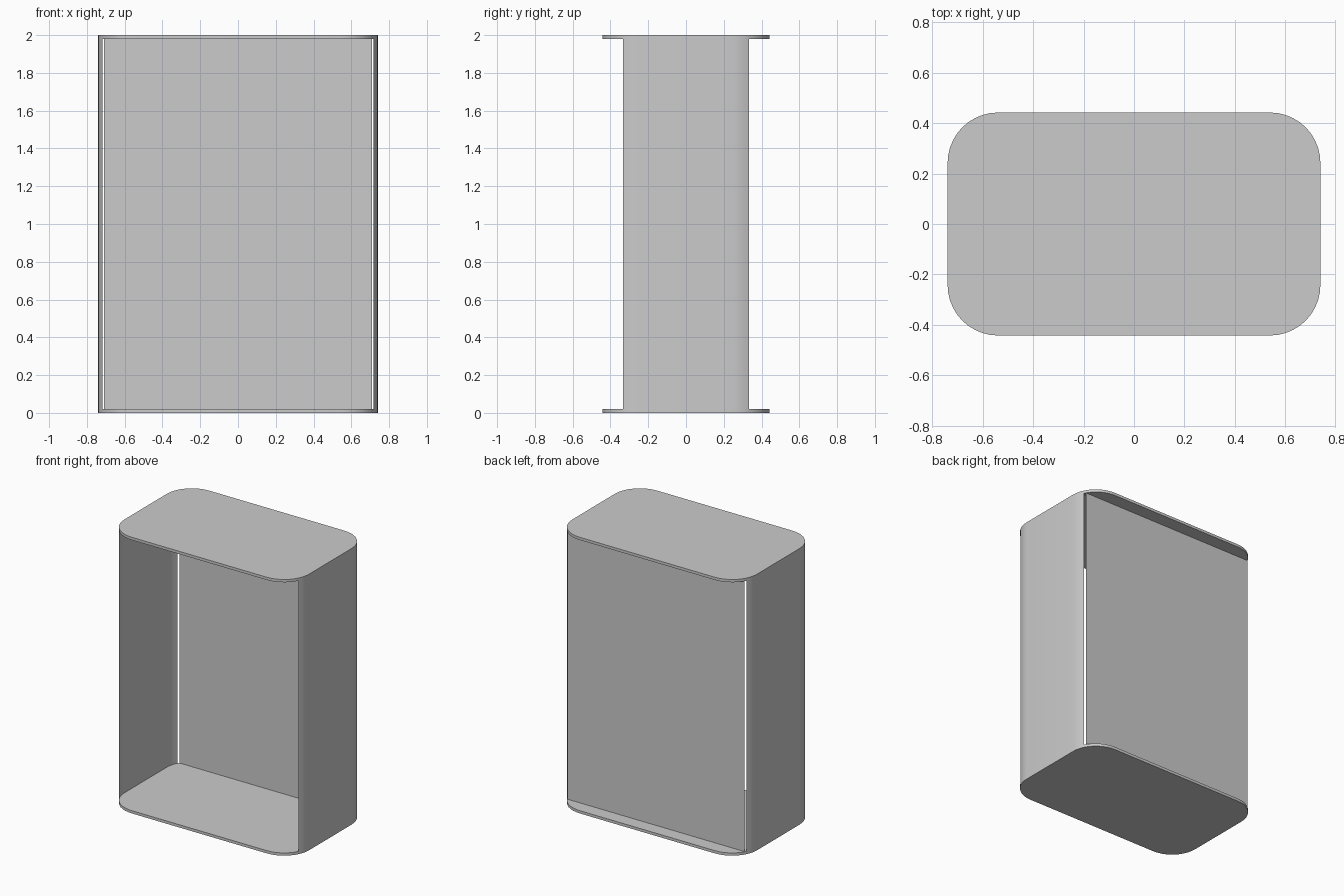
import bpy, bmesh
from math import sin, cos, radians

if "Cube" in bpy.data.objects:
    bpy.data.objects.remove(bpy.data.objects["Cube"])

HX, HY, R, H, T = 0.74, 0.4425, 0.2, 2.0, 0.02
SEG = 10           # segments per rounded corner
WRAP = 3           # corner segments covered by the side walls


def corner(i):
    a = radians(90 * i / SEG)
    return HX - R + R * cos(a), HY - R + R * sin(a)


def finish(name, bm):
    me = bpy.data.meshes.new(name)
    bm.to_mesh(me)
    bm.free()
    ob = bpy.data.objects.new(name, me)
    bpy.context.collection.objects.link(ob)
    bpy.ops.object.select_all(action='DESELECT')
    ob.select_set(True)
    bpy.context.view_layer.objects.active = ob
    bpy.ops.object.shade_smooth_by_angle(angle=radians(30))
    return ob


def plate(name, z):
    q = [corner(i) for i in range(SEG + 1)]
    loop = (q + [(-x, y) for x, y in reversed(q)]
            + [(-x, -y) for x, y in q] + [(x, -y) for x, y in reversed(q)])
    bm = bmesh.new()
    face = bm.faces.new([bm.verts.new((x, y, z)) for x, y in loop])
    ext = bmesh.ops.extrude_face_region(bm, geom=[face], use_keep_orig=True)
    verts = [v for v in ext["geom"] if isinstance(v, bmesh.types.BMVert)]
    bmesh.ops.translate(bm, verts=verts, vec=(0, 0, T))
    bmesh.ops.recalc_face_normals(bm, faces=bm.faces)
    return finish(name, bm)


def sheet(name, path):
    """Upright thin sheet between the two plates, following an xy path."""
    bm = bmesh.new()
    cols = [[bm.verts.new((x, y, z)) for z in (T, H - T)] for x, y in path]
    for a, b in zip(cols, cols[1:]):
        bm.faces.new((a[0], b[0], b[1], a[1]))
    return finish(name, bm)


# Rounded bottom and top plates
plate("bottom_plate", 0)
plate("top_plate", H - T)

# Side walls that wrap part way round the corners
arc = [corner(i) for i in range(WRAP + 1)]
right = [(x, -y) for x, y in reversed(arc)] + arc
sheet("right_wall", right)
sheet("left_wall", [(-x, -y) for x, y in right])

# Flat back panel, leaving a narrow slot beside each wall
sheet("back_panel", [(0.71, 0.343), (-0.71, 0.343)])
